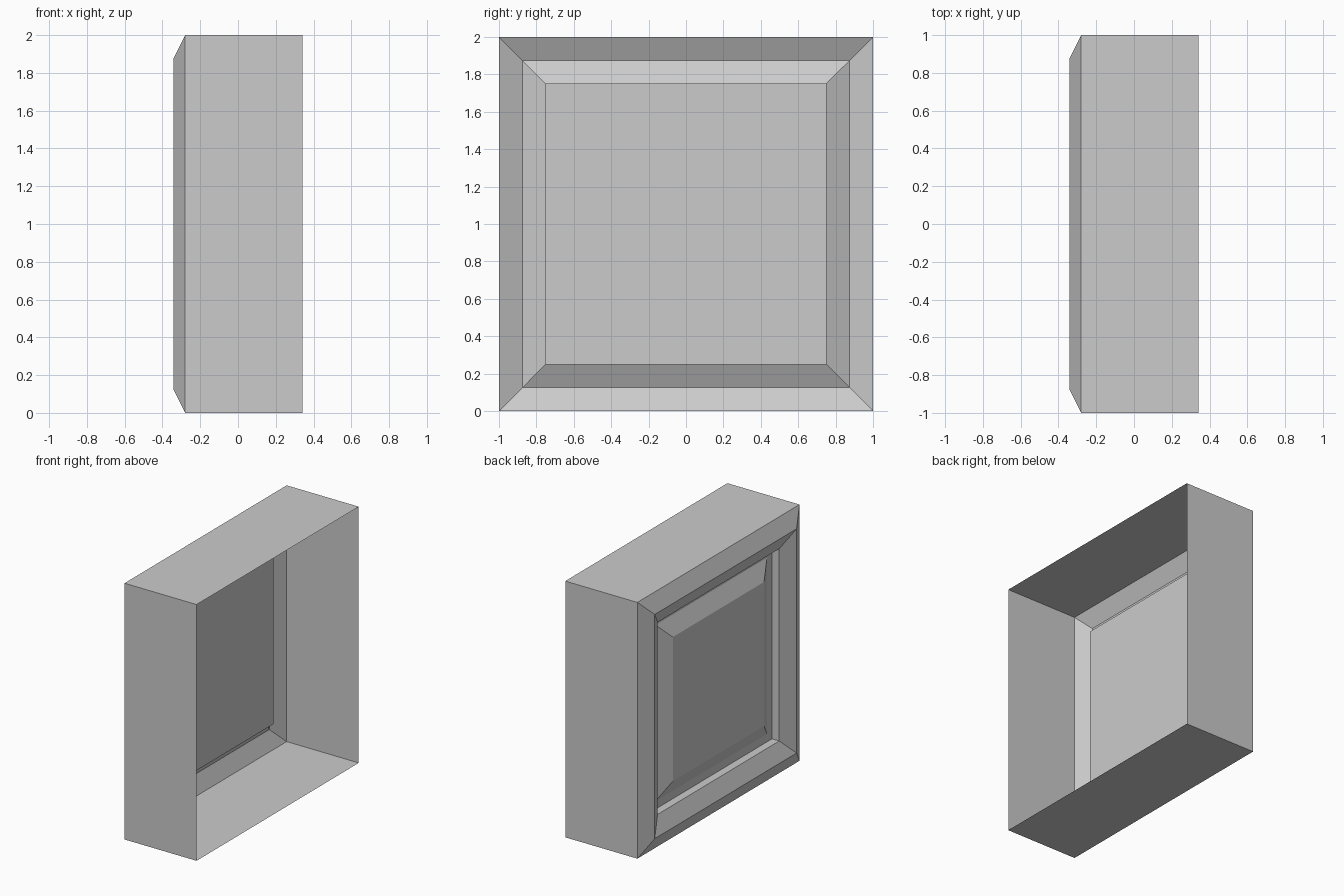
import bpy

if "Cube" in bpy.data.objects:
    bpy.data.objects.remove(bpy.data.objects["Cube"])


def square_shell(name, profile, cap):
    """Sweep an (x, half_size) profile round a square; optionally cap the last ring."""
    verts, faces = [], []
    for x, r in profile:
        verts += [(x, sy * r, 1 + sz * r) for sy, sz in ((-1, -1), (1, -1), (1, 1), (-1, 1))]
    for ring in range(len(profile) - 1):
        a = ring * 4
        for i in range(4):
            j = (i + 1) % 4
            faces.append((a + i, a + 4 + i, a + 4 + j, a + j))
    if cap:
        n = len(verts)
        faces.append((n - 4, n - 1, n - 2, n - 3))
    # outward winding: outer walls face out, front faces look toward -x
    mesh = bpy.data.meshes.new(name)
    mesh.from_pydata(verts, [], [f[::-1] for f in faces] if not cap else faces)
    mesh.update()
    if mesh.polygons[-1].normal.x > 0:
        mesh.flip_normals()
    obj = bpy.data.objects.new(name, mesh)
    bpy.context.collection.objects.link(obj)
    return obj


OPEN, BASE, RIDGE, BACK = 0.3425, -0.28, -0.3425, -0.2175

# thin open box: side walls, ridged frame, recessed backing sheet
square_shell("window_frame", [(OPEN, 1), (BASE, 1), (RIDGE, 0.875),
                              (BASE, 0.75), (BACK, 0.75)], True)

# bevelled raised panel sitting on the backing sheet
square_shell("raised_panel", [(BACK, 0.6875), (BASE, 0.5625)], True)
